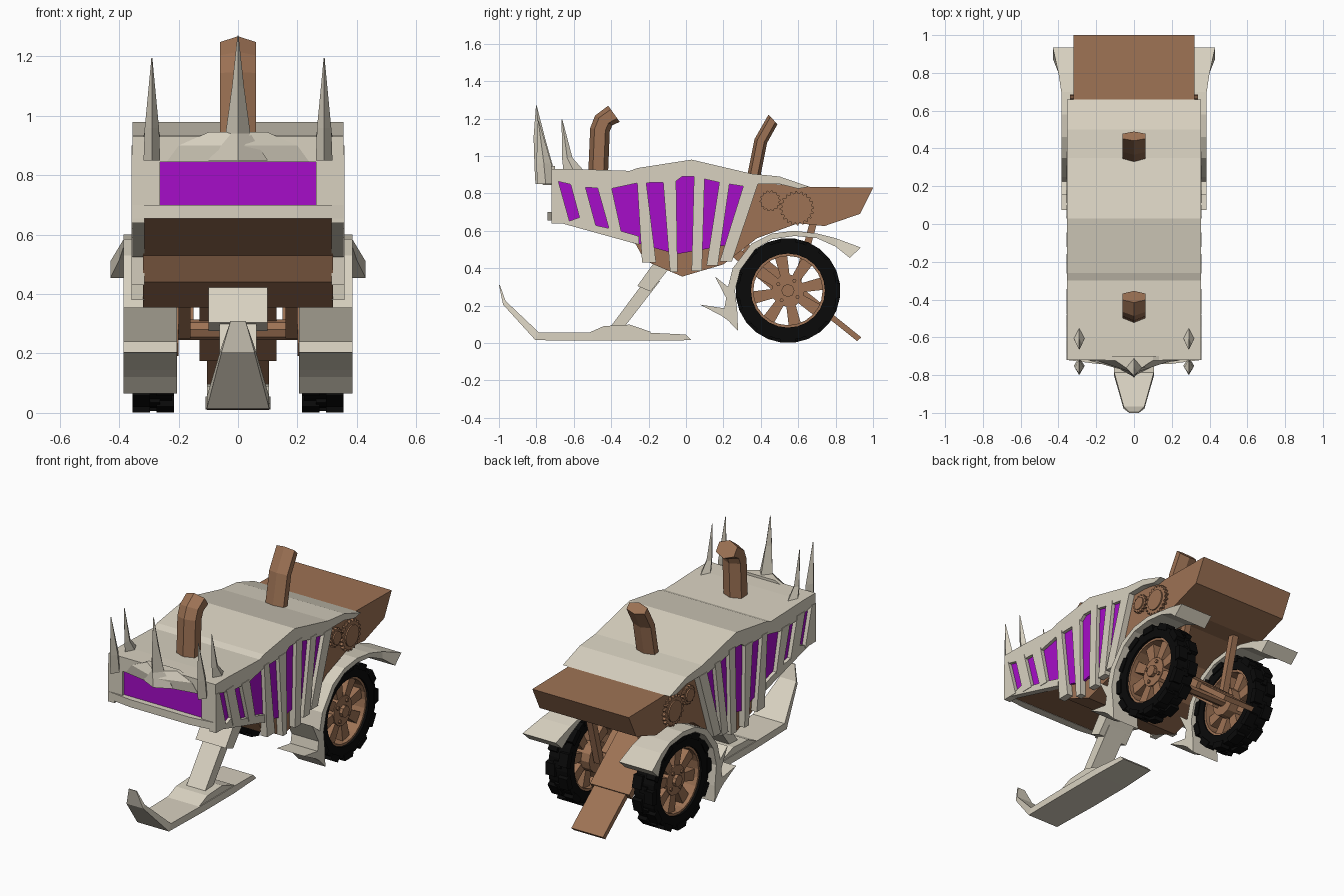
import bpy, bmesh, math
from mathutils import Vector


def material(name, rgb):
    m = bpy.data.materials.new(name)
    m.diffuse_color = (*rgb, 1)
    return m


BONE = material("bone", (0.69, 0.64, 0.53))
BROWN = material("rusty brown", (0.34, 0.17, 0.09))
PURPLE = material("purple glow", (0.38, 0.004, 0.58))
BLACK = material("tyre black", (0.003, 0.003, 0.003))


def build(name, mat, lofts, mirror=False):
    """Each loft is (rings, closed); rings of equal length are bridged, open ends capped."""
    bm = bmesh.new()
    for sx in ((1, -1) if mirror else (1,)):
        for rings, closed in lofts:
            vs = [[bm.verts.new((p[0] * sx, p[1], p[2])) for p in r] for r in rings]
            n = len(vs[0])
            for i in range(len(vs) if closed else len(vs) - 1):
                a, b = vs[i], vs[(i + 1) % len(vs)]
                for j in range(n):
                    k = (j + 1) % n
                    bm.faces.new((a[j], a[k], b[k], b[j]))
            if not closed:
                bm.faces.new(vs[0])
                bm.faces.new(vs[-1])
    bmesh.ops.recalc_face_normals(bm, faces=bm.faces)
    me = bpy.data.meshes.new(name)
    bm.to_mesh(me)
    bm.free()
    me.materials.append(mat)
    ob = bpy.data.objects.new(name, me)
    bpy.context.collection.objects.link(ob)
    return ob


def prism(pts, x0, x1):
    return [[(x, y, z) for y, z in pts] for x in (x0, x1)], False


def strip(sections, x=0):
    """Flat bar through sections (half width, y, z, y, z)."""
    return [[(x - w, a, b), (x + w, a, b), (x + w, c, d), (x - w, c, d)]
            for w, a, b, c, d in sections], False


def horn(stations):
    """Four-sided spike through stations (x, y, z, rx, ry)."""
    return [[(x - rx, y, z), (x, y - ry, z), (x + rx, y, z), (x, y + ry, z)]
            for x, y, z, rx, ry in stations], False


def pipe(path, rx, ry):
    """Bent six-sided pipe; path is (y, z, tilt)."""
    hexa = [(0, 1), (1, .55), (1, -.55), (0, -1), (-1, -.55), (-1, .55)]
    return [[(rx * u, y + ry * v * math.cos(t), z - ry * v * math.sin(t)) for u, v in hexa]
            for y, z, t in path], False


def disc(y, z, radii, x0, x1):
    n = len(radii)
    return prism([(y + r * math.cos(2 * math.pi * i / n), z + r * math.sin(2 * math.pi * i / n))
                  for i, r in enumerate(radii)], x0, x1)


# hull and tail box
build("hull", BROWN, [prism([(-.70, .66), (-.27, .53), (-.22, .44), (-.02, .355), (.20, .42),
      (.38, .56), (.60, .64), (.74, .625), (.93, .69), (1.0, .83), (.64, .835), (.35, .86),
      (-.68, .70)], -.32, .32)])

# glowing interior
build("glowing_cabin", PURPLE, [prism([(-.705, .675), (-.705, .88), (-.4, .87), (0, .92),
      (.34, .86), (.25, .53), (.15, .51), (-.05, .475), (-.25, .53)], -.335, .335)])

# roof shell
build("roof", BONE, [prism([(-.72, .93), (-.6, .93), (-.30, .92), (-.26, .935), (.03, .98),
      (.35, .905), (.50, .89), (.66, .835), (.60, .825), (.50, .85), (.38, .85), (.31, .837),
      (.18, .858), (.04, .89), (-.02, .89), (-.06, .86), (-.26, .855), (-.4, .825),
      (-.55, .832), (-.69, .865), (-.72, .845)], -.355, .355)])

# side ribs: top y pair, top z, bottom y pair, bottom z
ribs = [(-.72, -.684, .87, -.72, -.62, .64), (-.62, -.545, .86, -.556, -.48, .62),
        (-.476, -.40, .84, -.406, -.345, .59), (-.262, -.214, .87, -.235, -.16, .43),
        (-.123, -.053, .87, -.085, -.045, .38), (.043, .10, .90, .03, .085, .385),
        (.18, .235, .87, .11, .17, .415), (.31, .385, .85, .18, .245, .435)]
build("ribs", BONE, [prism([(a, z), (b, z), (d, w), (c, w)], .315, .358)
                     for a, b, z, c, d, w in ribs], True)
build("lower_rim", BONE, [prism([(-.72, .655), (-.72, .70), (-.63, .65), (-.556, .676),
      (-.48, .628), (-.406, .612), (-.353, .60), (-.25, .57), (-.25, .525)], .315, .355)], True)
build("front_posts", BONE, [prism([(-.72, .66), (-.72, .86), (-.69, .86), (-.69, .66)],
                                  .262, .355)], True)

# front lip and pointed brow
build("front_lip", BONE, [([[(-.355, -.69, z), (-.355, -.72, z), (-.2, -.74, z), (.2, -.74, z),
      (.355, -.72, z), (.355, -.69, z)] for z in (.655, .70)], False)])
build("brow", BONE, [([[(-w, -.70, z), (-w, -.722, z), (0, y, z), (w, -.722, z), (w, -.70, z)]
      for w, y, z in ((.24, -.765, .845), (.2, -.79, .90), (.1, -.79, .945))], False)])

# horns
build("centre_horn", BONE, [horn([(0, -.755, .85, .10, .05), (0, -.76, .94, .042, .05),
      (0, -.785, 1.1, .02, .03), (0, -.80, 1.27, .002, .002)])])
build("front_horns", BONE, [horn([(.29, -.75, .85, .028, .045), (.29, -.76, .96, .024, .04),
      (.29, -.79, 1.19, .002, .002)])], True)
build("back_horns", BONE, [horn([(.29, -.60, .92, .03, .055), (.29, -.635, .99, .016, .028),
      (.29, -.663, 1.195, .002, .002)])], True)

# chimneys
build("front_chimney", BROWN, [pipe([(-.47, .90, 0), (-.46, 1.14, .15), (-.44, 1.19, .5),
                                     (-.385, 1.225, .95)], .06, .053)])
build("rear_chimney", BROWN, [pipe([(.36, .88, .1), (.40, 1.08, .3), (.465, 1.195, .8)],
                                   .06, .035)])

# gears on the flanks
gears = []
for y, z, r, n in ((.45, .76, .056, 14), (.593, .72, .092, 20)):
    gears += [disc(y, z, [r, r, r * .86, r * .86] * n, .31, .338),
              disc(y, z, [r * .68] * 16, .33, .346)]
build("gears", BROWN, gears, True)

# wheels
WY, WZ = .545, .28


def ring(r_in, r_out, x0, x1, n):
    rings = []
    for i in range(n):
        a = 2 * math.pi * i / n
        rings.append([(x, WY + r * math.cos(a), WZ + r * math.sin(a))
                      for x, r in ((x0, r_in), (x1, r_in), (x1, r_out), (x0, r_out))])
    return rings, True


def radial(a, r0, r1, w0, w1, x0, x1):
    c, s = math.cos(a), math.sin(a)
    return prism([(WY + r * c - w * s, WZ + r * s + w * c)
                  for r, w in ((r0, -w0), (r1, -w1), (r1, w1), (r0, w0))], x0, x1)


tyre = [ring(.198, .264, .222, .349, 24)]
for i in range(12):
    a = math.pi * i / 6 + math.pi / 2
    tyre += [radial(a, .24, .278, .045, .038, .296, .355),
             radial(a + math.pi / 12, .24, .278, .045, .038, .216, .275),
             radial(a + .13, .24, .274, .02, .02, .262, .31)]
build("tyres", BLACK, tyre, True)
wheel = [ring(.185, .20, .23, .335, 24), disc(WY, WZ, [.088] * 12, .20, .315),
         disc(WY, WZ, [.035] * 8, .20, .335)]
for i in range(8):
    a = math.pi * i / 4 + .2
    wheel += [radial(a, .07, .195, .024, .034, .255, .31)]
    if i % 2:
        wheel.append(disc(WY + .062 * math.cos(a), WZ + .062 * math.sin(a), [.011] * 6, .31, .325))
build("wheel_spokes", BROWN, wheel, True)

# fenders with fangs at the front and a flared flap at the back
build("fenders", BONE, [prism([(.278, .065), (.225, .12), (.19, .145), (.075, .205), (.205, .185),
      (.215, .24), (.155, .355), (.225, .30), (.25, .40), (.35, .53), (.46, .585), (.58, .60),
      (.70, .585), (.70, .56), (.58, .572), (.46, .555), (.37, .50), (.29, .39), (.262, .28),
      (.275, .16)], .205, .385)], True)
build("fender_flaps", BONE, [([[(.205, .70, .56), (.385, .70, .56), (.385, .70, .585), (.205, .70, .585)],
      [(.205, .80, .515), (.40, .80, .515), (.40, .80, .56), (.205, .80, .56)],
      [(.21, .875, .455), (.43, .875, .455), (.43, .935, .51), (.21, .935, .51)]], False)], True)

# front ski, its foot and leg
build("ski", BONE, [strip([(.025, -1.0, .31, -.995, .31), (.055, -.978, .205, -.965, .225),
      (.105, -.805, .015, -.785, .055), (.11, -.5, .012, -.5, .055), (.11, -.2, .012, -.2, .055),
      (.10, .03, .015, .0, .045)])])
build("ski_foot", BONE, [prism([(-.53, .05), (-.44, .09), (-.30, .098), (-.19, .06), (-.19, .03),
                                (-.53, .03)], -.105, .105)])
build("leg", BONE, [strip([(.062, -.405, .085, -.33, .085), (.062, -.20, .36, -.14, .33)])])
build("leg_collar", BONE, [strip([(.10, -.26, .305, -.19, .275), (.10, -.16, .445, -.08, .41)])])

# rear axle, struts and drag board
build("axle", BROWN, [disc(WY, WZ, [.035] * 8, -.22, .22)])
build("struts", BROWN, [
    strip([(.02, .25, .46, .29, .50), (.02, .50, .25, .54, .29)], .18),
    strip([(.02, .66, .64, .70, .64), (.02, .56, .27, .60, .27)], .17)], True)
build("drag_arm", BROWN, [strip([(.13, .30, .49, .33, .53), (.13, .70, .175, .725, .21)])])
build("drag_board", BROWN, [strip([(.105, .62, .245, .64, .27), (.105, .915, .01, .937, .03)])])
